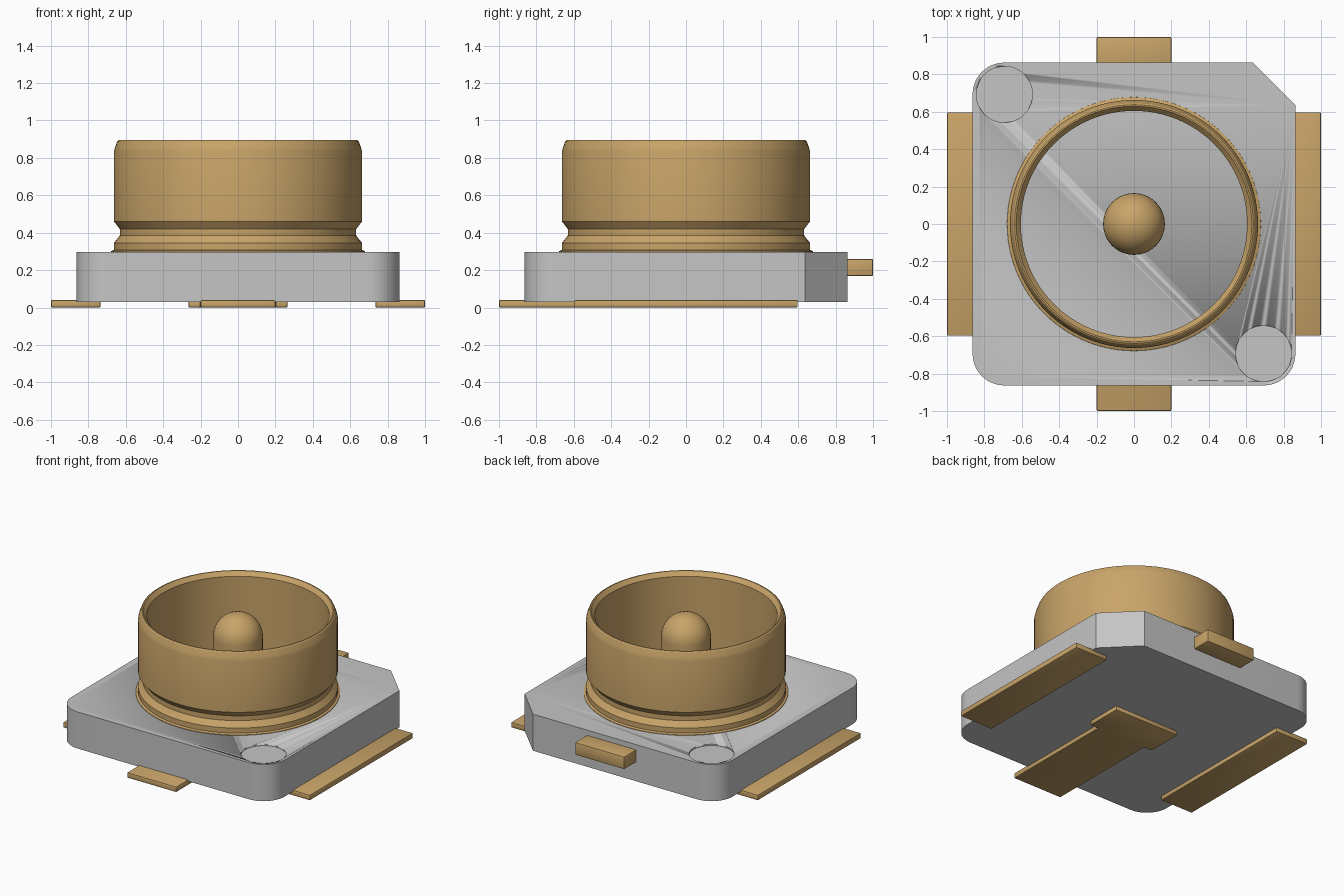
import bpy, bmesh, math
from math import sin, cos, pi

cube = bpy.data.objects.get("Cube")
if cube:
    bpy.data.objects.remove(cube, do_unlink=True)


def material(name, rgb):
    m = bpy.data.materials.new(name)
    m.use_nodes = True
    m.diffuse_color = (*rgb, 1)
    m.node_tree.nodes["Principled BSDF"].inputs["Base Color"].default_value = (*rgb, 1)
    return m


gold = material("gold_plating", (0.58, 0.37, 0.14))
grey = material("grey_plastic", (0.56, 0.56, 0.56))


def finish(name, bm, mat, angle=30):
    bmesh.ops.recalc_face_normals(bm, faces=bm.faces)
    mesh = bpy.data.meshes.new(name)
    bm.to_mesh(mesh)
    bm.free()
    mesh.materials.append(mat)
    ob = bpy.data.objects.new(name, mesh)
    bpy.context.collection.objects.link(ob)
    bpy.ops.object.select_all(action="DESELECT")
    ob.select_set(True)
    bpy.context.view_layer.objects.active = ob
    bpy.ops.object.shade_smooth_by_angle(angle=math.radians(angle))
    return ob


def prism(name, outline, z0, z1, mat, bevel=0):
    """Extrude a flat outline from z0 to z1, optionally easing its edges."""
    bm = bmesh.new()
    face = bm.faces.new([bm.verts.new((x, y, z0)) for x, y in outline])
    top = bmesh.ops.extrude_face_region(bm, geom=[face])["geom"]
    bmesh.ops.translate(bm, vec=(0, 0, z1 - z0),
                        verts=[g for g in top if isinstance(g, bmesh.types.BMVert)])
    if bevel:
        bmesh.ops.bevel(bm, geom=bm.edges[:], offset=bevel, segments=2,
                        profile=0.5, affect="EDGES")
    return finish(name, bm, mat)


def lathe(name, profile, mat, closed=False, steps=96):
    """Spin a radius/height profile about the z axis."""
    bm = bmesh.new()
    verts = [bm.verts.new((r, 0, z)) for r, z in profile]
    edges = [bm.edges.new(p) for p in zip(verts, verts[1:])]
    if closed:
        edges.append(bm.edges.new((verts[-1], verts[0])))
    bmesh.ops.spin(bm, geom=verts + edges, cent=(0, 0, 0), axis=(0, 0, 1),
                   angle=2 * pi, steps=steps)
    bmesh.ops.remove_doubles(bm, verts=bm.verts, dist=0.0001)
    return finish(name, bm, mat)


def rect(x0, x1, y0, y1):
    return [(x0, y0), (x1, y0), (x1, y1), (x0, y1)]


def arc(cx, cy, r, a0, a1, n):
    return [(cx + r * cos(a0 + (a1 - a0) * i / n), cy + r * sin(a0 + (a1 - a0) * i / n))
            for i in range(n + 1)]


# Housing: three rounded corners and one cut corner
H, R = 0.863, 0.17
C = H - R
outline = [(H, 0.635), (0.635, H)]
for sx, sy, start in ((-1, 1, pi / 2), (-1, -1, pi), (1, -1, 1.5 * pi)):
    outline += arc(sx * C, sy * C, R, start, start + pi / 2, 12)
housing = prism("housing", outline, 0.03, 0.298, grey)

# Shallow round marks in two opposite corners
for s in (1, -1):
    disc = arc(s * C, -s * C, 0.15, 0, 2 * pi, 48)[:-1]
    cutter = prism("mark_cutter", disc, 0.288, 0.4, grey)
    cutter.hide_render = True
    mod = housing.modifiers.new("corner_mark", "BOOLEAN")
    mod.operation = "DIFFERENCE"
    mod.solver = "EXACT"
    mod.object = cutter
    bpy.context.view_layer.objects.active = housing
    bpy.ops.object.modifier_move_to_index(modifier=mod.name, index=0)
    bpy.ops.object.modifier_apply(modifier=mod.name)
    bpy.data.objects.remove(cutter, do_unlink=True)

# Outer shell with snap groove and eased rim
lathe("shell_ring", [
    (0.605, 0.28), (0.68, 0.28), (0.678, 0.302), (0.663, 0.308), (0.663, 0.345),
    (0.632, 0.385), (0.632, 0.42), (0.663, 0.46), (0.663, 0.835), (0.658, 0.855),
    (0.645, 0.89), (0.638, 0.895), (0.63, 0.895), (0.605, 0.865),
], gold, closed=True)

# Centre pin with a domed tip
P = 0.165
dome = [(P * cos(i * pi / 24), 0.71 + P * sin(i * pi / 24)) for i in range(12)]
lathe("centre_pin", [(0, 0.28), (P, 0.28)] + dome + [(0, 0.71 + P)], gold, steps=48)

# Side solder pads
for side, s in (("left", 1), ("right", -1)):
    x0, x1 = sorted((s * 0.735, s))
    prism(side + "_pad", rect(x0, x1, -0.597, 0.597), 0, 0.04, gold, 0.007)

# Signal pad: strip with a wider head under the pin
prism("signal_pad", [
    (-0.2, -1), (0.2, -1), (0.2, -0.135), (0.265, -0.135),
    (0.265, 0.133), (-0.265, 0.133), (-0.265, -0.135), (-0.2, -0.135),
], 0, 0.04, gold, 0.007)

# Rear tab
prism("rear_tab", rect(-0.2, 0.2, 0.8, 1), 0.168, 0.26, gold, 0.007)
